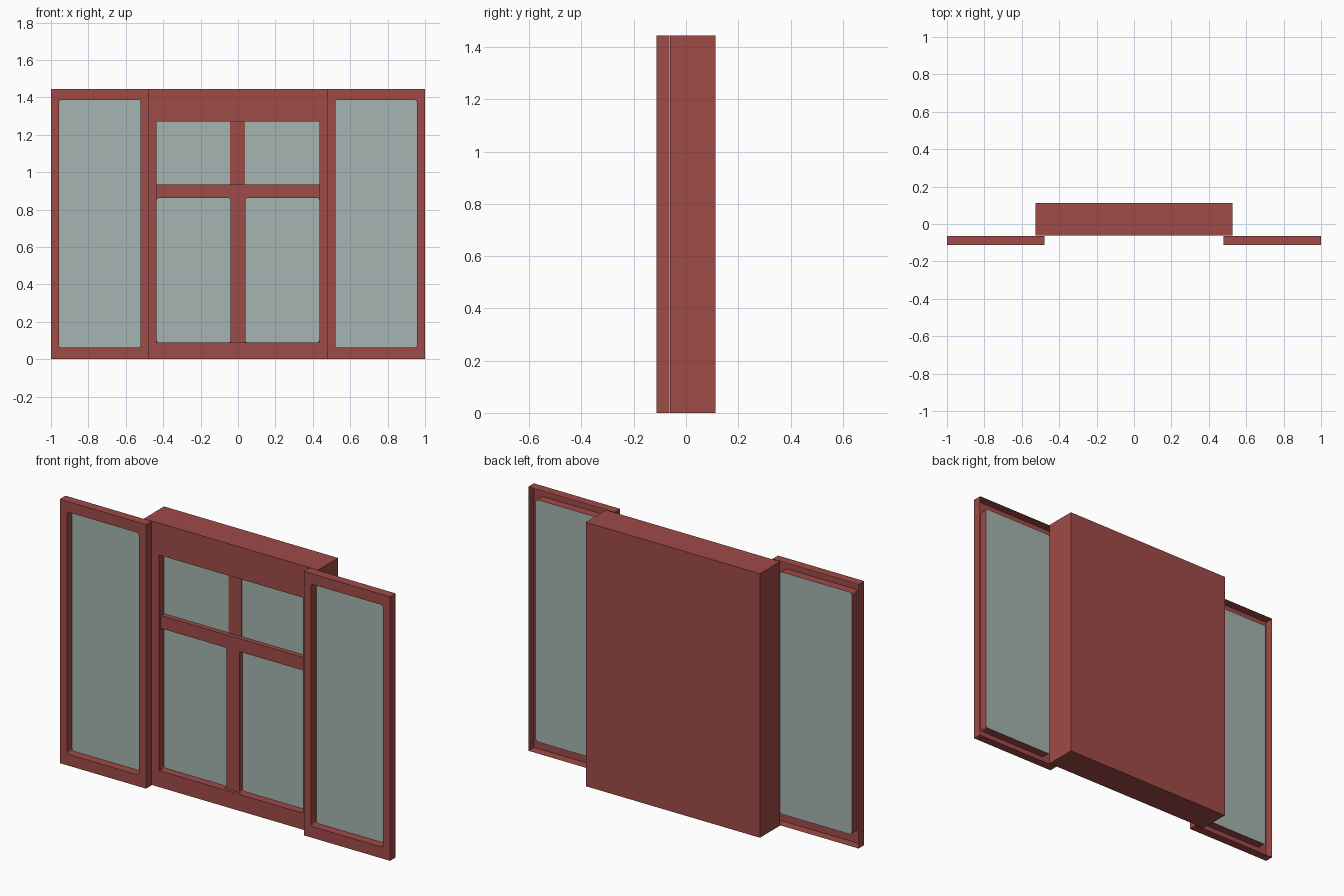
import bpy, bmesh, math

if "Cube" in bpy.data.objects:
    bpy.data.objects.remove(bpy.data.objects["Cube"])

H = 1.445                    # overall height
FRONT, MID, BACK = -0.113, -0.064, 0.113


def material(name, rgb):
    m = bpy.data.materials.new(name)
    m.diffuse_color = (*rgb, 1)
    m.use_nodes = True
    m.node_tree.nodes["Principled BSDF"].inputs["Base Color"].default_value = m.diffuse_color
    return m


RED = material("brick red paint", (0.345, 0.070, 0.062))
GLASS = material("grey green glass", (0.376, 0.462, 0.440))


def rect(x0, x1, z0, z1, r=0.0, n=4):
    """Counter-clockwise (x, z) outline, with corners rounded if r > 0."""
    if r == 0:
        return [(x0, z0), (x1, z0), (x1, z1), (x0, z1)]
    pts = []
    corners = [(x0 + r, z0 + r, 180), (x1 - r, z0 + r, 270),
               (x1 - r, z1 - r, 0), (x0 + r, z1 - r, 90)]
    for cx, cz, start in corners:
        for i in range(n + 1):
            a = math.radians(start + 90 * i / n)
            pts.append((cx + r * math.cos(a), cz + r * math.sin(a)))
    return pts


def panel(name, outer, holes, y, depth, reveal, glazed=True, closed=False):
    """Front sheet with openings, outer walls, reveals and panes."""
    bm = bmesh.new()
    rim = []
    walls = []
    for k, loop in enumerate([outer] + holes):
        d = depth if k == 0 else reveal
        front = [bm.verts.new((px, y, pz)) for px, pz in loop]
        rear = [bm.verts.new((px, y + d, pz)) for px, pz in loop]
        walls.append((k, front, rear))
        n = len(front)
        rim += [bm.edges.new((front[i], front[(i + 1) % n])) for i in range(n)]
    res = bmesh.ops.triangle_fill(bm, edges=rim, use_beauty=True,
                                  use_dissolve=False, normal=(0, -1, 0))
    for f in [g for g in res["geom"] if isinstance(g, bmesh.types.BMFace)]:
        f.normal_update()
        if f.normal.y > 0:
            f.normal_flip()
    for k, front, rear in walls:
        n = len(front)
        for i in range(n):
            j = (i + 1) % n
            quad = (front[j], front[i], rear[i], rear[j])
            bm.faces.new(quad if k == 0 else quad[::-1])
        if k == 0 and closed:
            bm.faces.new(rear[::-1])
        if k > 0 and glazed:
            bm.faces.new(rear).material_index = 1
    me = bpy.data.meshes.new(name)
    bm.to_mesh(me)
    bm.free()
    me.materials.append(RED)
    me.materials.append(GLASS)
    ob = bpy.data.objects.new(name, me)
    bpy.context.collection.objects.link(ob)
    return ob


# Side sashes: open-backed frames with the pane at the rear
for side, x0, x1 in (("left", -1.0, -0.478), ("right", 0.478, 1.0)):
    panel(side + "_sash", rect(x0, x1, 0, H),
          [rect(x0 + 0.043, x1 - 0.043, 0.062, 1.387, 0.014)],
          FRONT, MID - FRONT, 0.046)

# Central window box, closed at the back, with one recessed opening
panel("window_box", rect(-0.527, 0.527, 0, H),
      [rect(-0.435, 0.435, 0.09, 1.27)], MID + 0.003, BACK - MID - 0.003,
      0.043, closed=True)

# Lower grille: cross rail and centre bar, standing proud of the glass
panel("lower_grille", rect(-0.438, 0.438, 0.086, 0.933),
      [rect(-0.435, -0.04, 0.09, 0.862, 0.012),
       rect(0.04, 0.435, 0.09, 0.862, 0.012)],
      -0.044, 0.028, 0.028, glazed=False)

# Upper centre bar, nearly flush with the glass
panel("upper_bar", rect(-0.042, 0.038, 0.93, 1.27), [], -0.022, 0.006, 0)
